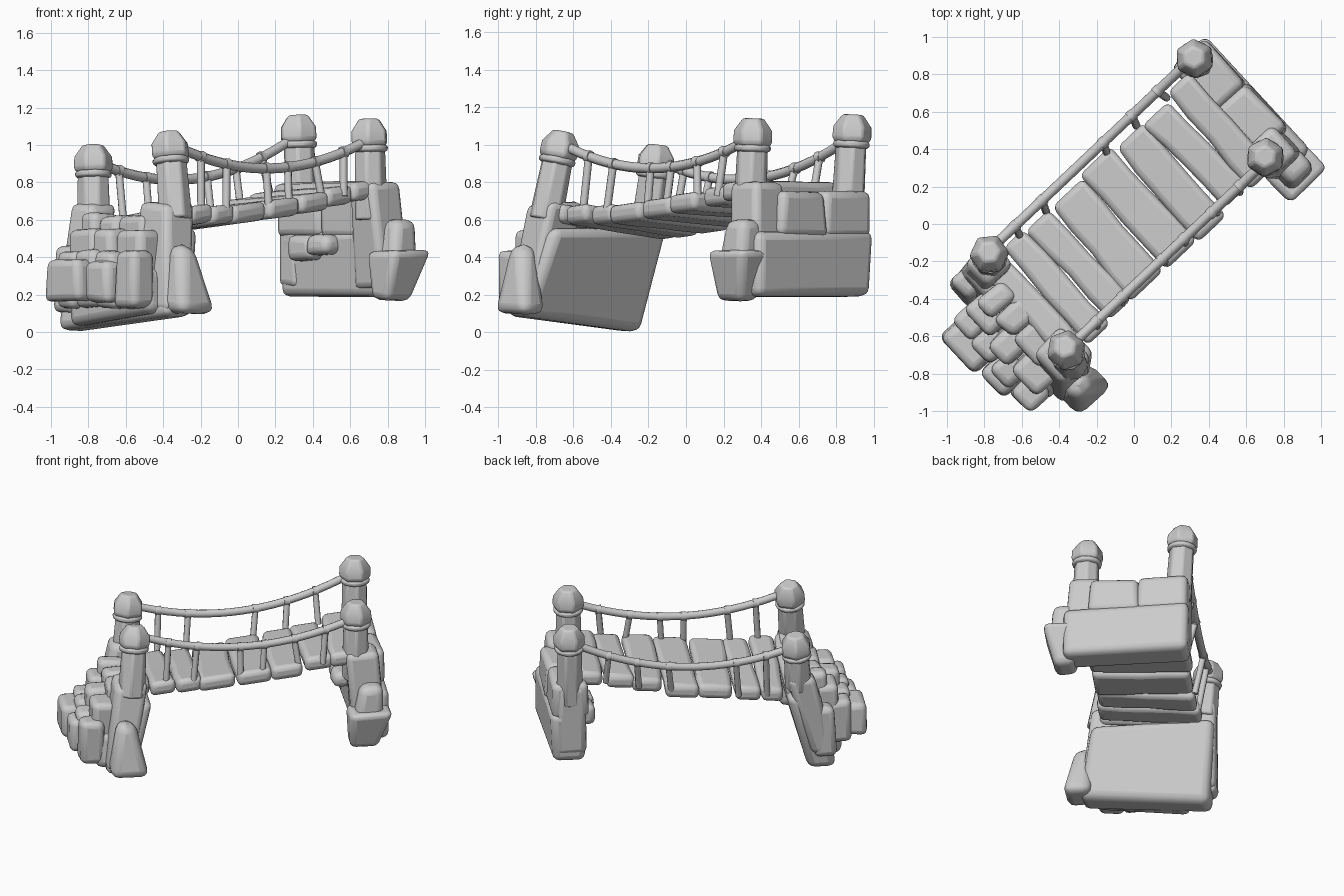
import bpy, bmesh, math, random
from mathutils import Vector, Matrix

random.seed(4)
if "Cube" in bpy.data.objects:
    bpy.data.objects.remove(bpy.data.objects["Cube"])

stone_grey = bpy.data.materials.new("stone_grey")
stone_grey.use_nodes = True
GREY = (0.6, 0.6, 0.6, 1)
stone_grey.diffuse_color = GREY
stone_grey.node_tree.nodes["Principled BSDF"].inputs["Base Color"].default_value = GREY

# The bridge runs diagonally: s along it, t across it
ANGLE = math.radians(43.4)
TURN = Matrix.Rotation(ANGLE, 4, 'Z')


def world(s, t, z):
    return TURN @ Vector((s, t, z))


def finish(name, bm, bevel=0.0, sharp=40, segments=3):
    bmesh.ops.recalc_face_normals(bm, faces=bm.faces)
    mesh = bpy.data.meshes.new(name)
    bm.to_mesh(mesh)
    bm.free()
    mesh.materials.append(stone_grey)
    ob = bpy.data.objects.new(name, mesh)
    bpy.context.collection.objects.link(ob)
    if bevel:
        mod = ob.modifiers.new("rounding", 'BEVEL')
        mod.width, mod.segments = bevel, segments
        mod.limit_method = 'ANGLE'
    bpy.ops.object.select_all(action='DESELECT')
    ob.select_set(True)
    bpy.context.view_layer.objects.active = ob
    bpy.ops.object.shade_smooth_by_angle(angle=math.radians(sharp))


def block(name, low, high, tilt=0.0, rough=0.01, bevel=0.04):
    """Rounded stone between two rectangles: (s0, s1, t0, t1, z)
    tilt raises the lower corners on the -t side."""
    bm = bmesh.new()
    rings = []
    for (s0, s1, t0, t1, z), lift in ((low, tilt), (high, 0)):
        ring = []
        for s, t, up in ((s0, t0, lift), (s1, t0, lift), (s1, t1, 0), (s0, t1, 0)):
            jig = Vector([random.uniform(-rough, rough) for _ in range(3)])
            ring.append(bm.verts.new(world(s, t, z + up) + jig))
        rings.append(ring)
    bm.faces.new(rings[0])
    bm.faces.new(rings[1])
    for i in range(4):
        j = (i + 1) % 4
        bm.faces.new((rings[0][i], rings[0][j], rings[1][j], rings[1][i]))
    finish(name, bm, bevel)


def box(name, s, t, z, size, taper=0.9):
    a, b, h = (d / 2 for d in size)
    block(name, (s - a, s + a, t - b, t + b, z - h),
          (s - a * taper, s + a * taper, t - b * taper, t + b * taper, z + h))


def lathe(name, base, top, rings, sides, bevel=0.0, sharp=30):
    """Turned part along an axis; rings are (height, radius)."""
    axis = (top - base).normalized()
    rot = axis.to_track_quat('Z', 'Y').to_matrix()
    bm = bmesh.new()
    loops = [[bm.verts.new(base + rot @ Vector((r * math.cos(k * math.tau / sides),
                                               r * math.sin(k * math.tau / sides), h)))
              for k in range(sides)] for h, r in rings]
    for a, b in zip(loops, loops[1:]):
        for k in range(sides):
            j = (k + 1) % sides
            bm.faces.new((a[k], a[j], b[j], b[k]))
    bm.faces.new(loops[0])
    bm.faces.new(loops[-1])
    finish(name, bm, bevel, sharp, 2)


def tube(name, points, radius):
    curve = bpy.data.curves.new(name, 'CURVE')
    curve.dimensions = '3D'
    curve.bevel_depth, curve.bevel_resolution = radius, 2
    curve.use_fill_caps = True
    spline = curve.splines.new('POLY')
    spline.points.add(len(points) - 1)
    for p, co in zip(spline.points, points):
        p.co = (*co, 1)
    curve.materials.append(stone_grey)
    ob = bpy.data.objects.new(name, curve)
    bpy.context.collection.objects.link(ob)


# Posts: leaning shaft, collar and faceted cap
POSTS = {
    "low_left": ((-0.77, -0.20, 0.6), (-0.775, -0.15, 1.00)),
    "low_right": ((-0.335, -0.75, 0.6), (-0.37, -0.655, 1.07)),
    "high_left": ((0.34, 0.86, 0.6), (0.32, 0.89, 1.16)),
    "high_right": ((0.71, 0.34, 0.6), (0.70, 0.36, 1.14)),
}
for key, (base, top) in POSTS.items():
    base, top = Vector(base), Vector(top)
    n = (top - base).length
    lathe(key + "_post", base, top, [(0, 0.094), (n - 0.1, 0.084)], 7, 0.012)
    lathe(key + "_collar", base, top, [(n - 0.18, 0.08), (n - 0.17, 0.097), (n - 0.15, 0.099),
                                       (n - 0.14, 0.085)], 16, 0.005)
    lathe(key + "_cap", base, top, [(n - 0.15, 0.09), (n - 0.13, 0.108), (n - 0.065, 0.105),
                                    (n - 0.01, 0.066), (n, 0.058)], 6, 0.012)


# Deck height: sags in the middle, and leans toward the left at the low end
def deck_z(s, t):
    near = 0.63 + 0.13 * max(0, s + 0.3) ** 1.5
    return near - 0.085 * (t + 0.3) * (1 - s)


edges = [-0.78, -0.62, -0.45, -0.28, -0.04, 0.19, 0.4, 0.59, 0.77]
for i, (s0, s1) in enumerate(zip(edges, edges[1:])):
    bm = bmesh.new()
    skew = random.uniform(-0.02, 0.02) - (0.04 if i == 3 else 0)
    ends = (-0.29 + random.uniform(-0.02, 0.02), 0.37 + random.uniform(-0.02, 0.02))
    rows = []
    for k in range(5):
        t = ends[0] + (ends[1] - ends[0]) * k / 4
        drift = skew * (1 - k / 2)
        wob = [random.uniform(-0.008, 0.008) for _ in range(2)]
        a, b = s0 + 0.003 + drift + wob[0], s1 - 0.003 + drift / 2 + wob[1]
        rows.append([bm.verts.new(world(s, t, deck_z((a + b) / 2, t) + dz + (s - s0) * 0.1))
                     for s, dz in ((a, -0.055), (b, -0.055), (b, 0.045), (a, 0.045))])
    for p, q in zip(rows, rows[1:]):
        for k in range(4):
            j = (k + 1) % 4
            bm.faces.new((p[k], p[j], q[j], q[k]))
    bm.faces.new(rows[0])
    bm.faces.new(rows[-1])
    finish(f"deck_plank_{i + 1}", bm, 0.035)

# Rope rails with hanging balusters
RAILS = {
    "left": ((-0.64, 0.43, 0.91), (0.82, 0.43, 1.04), 0.155, 0.37, (-0.47, -0.27, 0.18, 0.39, 0.58)),
    "right": ((-0.70, -0.24, 1.0), (0.74, -0.24, 1.03), 0.14, -0.265,
              (-0.5, -0.31, -0.02, 0.14, 0.34, 0.55)),
}
for side, (a, b, sag, foot_t, stations) in RAILS.items():
    a, b = Vector(a), Vector(b)

    def rail(f):
        p = a.lerp(b, f)
        p.z -= sag * 4 * f * (1 - f)
        return p
    tube(side + "_rope_rail", [world(*rail(k / 20)) for k in range(21)], 0.027)
    for i, s in enumerate(stations):
        p = rail((s - a.x) / (b.x - a.x))
        foot = s + random.uniform(-0.03, 0.03)
        tube(f"{side}_baluster_{i + 1}",
             [world(foot, foot_t, deck_z(foot, foot_t)), world(*p)], 0.021)
        tube(f"{side}_knot_{i + 1}",
             [world(p.x - 0.018, p.y, p.z), world(p.x + 0.018, p.y, p.z)], 0.031)

# Low abutment: leaning wall with raised shoulders under the posts
block("low_wall", (-0.95, -0.755, -0.45, 0.41, 0.0), (-0.84, -0.61, -0.36, 0.47, 0.56),
      tilt=0.09, bevel=0.05)
block("low_left_shoulder", (-0.94, -0.77, 0.24, 0.45, 0.12), (-0.80, -0.61, 0.29, 0.48, 0.68))
block("low_right_shoulder", (-0.95, -0.75, -0.44, -0.17, 0.12), (-0.87, -0.65, -0.35, -0.13, 0.69))
block("low_boulder", (-0.93, -0.67, -0.56, -0.36, 0.10), (-0.87, -0.76, -0.48, -0.36, 0.47),
      bevel=0.06)
block("low_left_stone", (-0.95, -0.80, 0.27, 0.45, 0.1), (-0.92, -0.80, 0.30, 0.46, 0.46))
block("step_footing", (-1.0, -0.8, -0.37, 0.27, 0.03), (-1.02, -0.8, -0.33, 0.26, 0.34),
      tilt=0.07, bevel=0.05)

# Stepped stones climbing to the deck: (s, depth, bottom, top, joints across)
STEPS = (
    (-1.085, 0.16, 0.15, 0.375, (-0.20, 0.0, 0.28)),
    (-1.01, 0.17, 0.13, 0.44, (-0.36, -0.19, -0.03, 0.14, 0.30)),
    (-0.915, 0.18, 0.15, 0.545, (-0.32, -0.10, 0.08, 0.30)),
    (-0.81, 0.20, 0.30, 0.635, (-0.22, 0.0, 0.15, 0.28)),
)
for r, (s, depth, z0, z1, joints) in enumerate(STEPS):
    for i, (t0, t1) in enumerate(zip(joints, joints[1:])):
        push = random.uniform(-0.02, 0.02)
        box(f"step_{r + 1}_stone_{i + 1}", s + push, (t0 + t1) / 2,
            (z0 + z1) / 2 + random.uniform(-0.015, 0.015), (depth, t1 - t0, z1 - z0), taper=0.93)

# High abutment: coursed wall, shoulders and loose stones
block("high_wall_lower", (0.74, 0.96, -0.37, 0.46, 0.195), (0.72, 0.965, -0.36, 0.47, 0.54), bevel=0.045)
block("high_wall_upper_left", (0.72, 0.96, 0.13, 0.47, 0.51), (0.72, 0.945, 0.13, 0.465, 0.755))
block("high_wall_upper_right", (0.72, 0.96, -0.20, 0.14, 0.51), (0.72, 0.945, -0.18, 0.14, 0.755))
block("high_right_shoulder", (0.72, 0.93, -0.37, -0.12, 0.23), (0.68, 0.89, -0.32, -0.12, 0.80))
block("high_left_shoulder", (0.73, 0.94, 0.31, 0.47, 0.24), (0.74, 0.93, 0.33, 0.47, 0.74))
block("high_upper_stone", (0.70, 0.91, -0.46, -0.28, 0.29), (0.76, 0.91, -0.44, -0.30, 0.60), bevel=0.05)
block("high_lower_stone", (0.69, 0.88, -0.43, -0.29, 0.17), (0.68, 0.98, -0.50, -0.28, 0.43))
box("inner_stone_large", 0.71, 0.22, 0.45, (0.12, 0.21, 0.13))
box("inner_stone_small", 0.70, 0.07, 0.465, (0.13, 0.17, 0.10))
